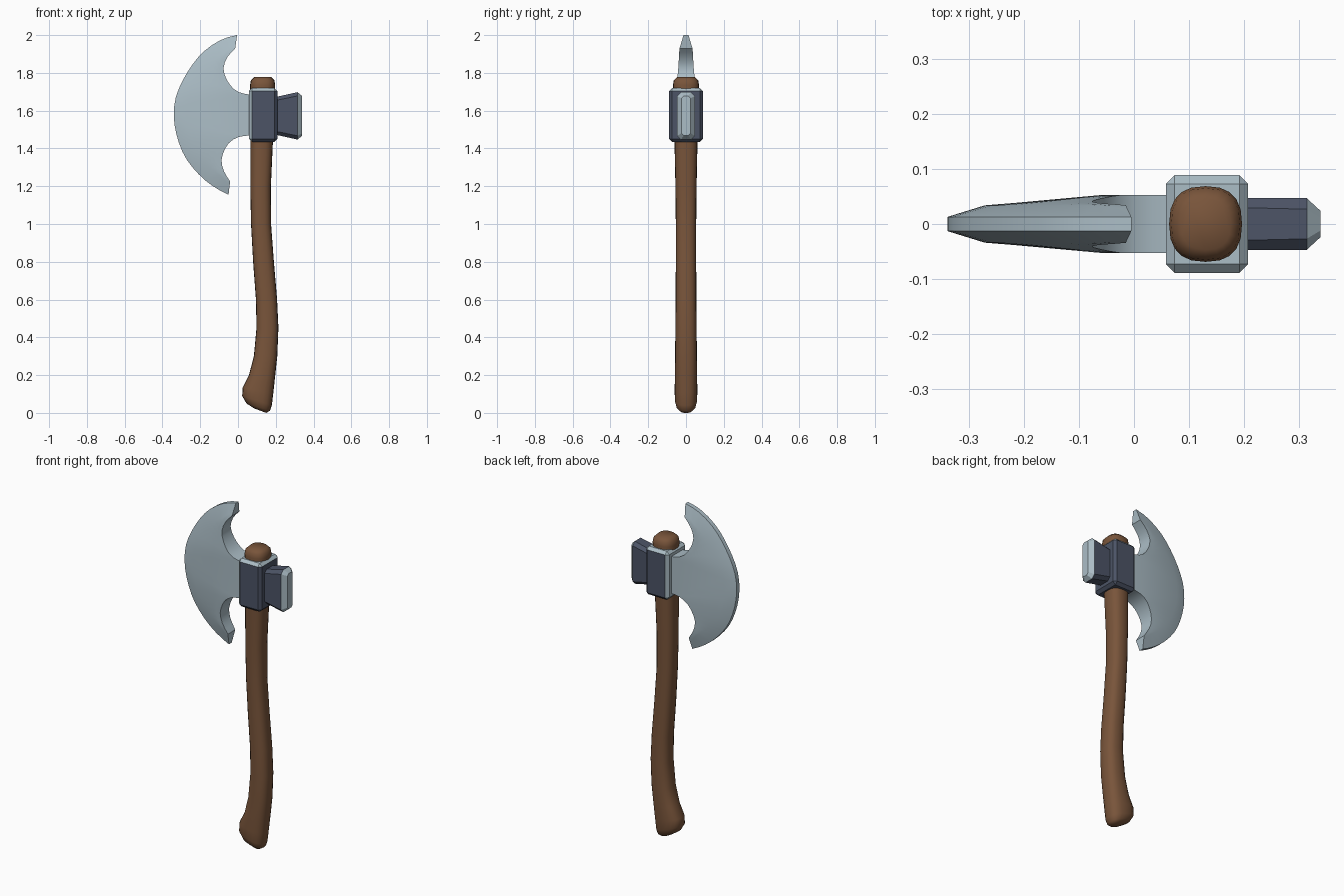
import bpy, bmesh, math
from mathutils import Vector

if "Cube" in bpy.data.objects:
    bpy.data.objects.remove(bpy.data.objects["Cube"])


def material(name, rgb):
    m = bpy.data.materials.new(name)
    m.diffuse_color = (*rgb, 1)
    m.use_nodes = True
    m.node_tree.nodes["Principled BSDF"].inputs["Base Color"].default_value = m.diffuse_color
    return m


WOOD = material("brown wood", (0.19, 0.09, 0.043))
STEEL = material("light steel", (0.41, 0.51, 0.565))
IRON = material("dark iron", (0.072, 0.088, 0.132))


def finish(name, bm, mats, angle, rule=None):
    bmesh.ops.recalc_face_normals(bm, faces=bm.faces)
    bm.normal_update()
    if rule:
        for f in bm.faces:
            f.material_index = rule(f)
    mesh = bpy.data.meshes.new(name)
    bm.to_mesh(mesh)
    bm.free()
    for m in mats:
        mesh.materials.append(m)
    ob = bpy.data.objects.new(name, mesh)
    bpy.context.collection.objects.link(ob)
    bpy.ops.object.select_all(action='DESELECT')
    ob.select_set(True)
    bpy.context.view_layer.objects.active = ob
    if angle:
        bpy.ops.object.shade_smooth_by_angle(angle=math.radians(angle))
    return ob


def loft(name, rings, mats, angle, rule=None):
    """Skin closed rings of points and cap both ends."""
    bm = bmesh.new()
    loops = [[bm.verts.new(p) for p in r] for r in rings]
    n = len(loops[0])
    for a, b in zip(loops, loops[1:]):
        for i in range(n):
            j = (i + 1) % n
            bm.faces.new((a[i], a[j], b[j], b[i]))
    bm.faces.new(loops[0])
    bm.faces.new(loops[-1])
    return finish(name, bm, mats, angle, rule)


def resample(points, n):
    """Spread n points evenly along a smooth curve through the points."""
    pts = [Vector(p) for p in points]
    dense = []
    for i in range(len(pts) - 1):
        p0, p1, p2, p3 = pts[max(i - 1, 0)], pts[i], pts[i + 1], pts[min(i + 2, len(pts) - 1)]
        for k in range(20):
            t = k / 20
            dense.append(0.5 * (2 * p1 + (p2 - p0) * t + (2 * p0 - 5 * p1 + 4 * p2 - p3) * t * t
                                + (3 * p1 - p0 - 3 * p2 + p3) * t ** 3))
    dense.append(pts[-1])
    dist = [0]
    for a, b in zip(dense, dense[1:]):
        dist.append(dist[-1] + (b - a).length)
    out, k = [], 0
    for i in range(n):
        d = dist[-1] * i / (n - 1)
        while k < len(dense) - 2 and dist[k + 1] < d:
            k += 1
        out.append(dense[k].lerp(dense[k + 1], (d - dist[k]) / (dist[k + 1] - dist[k])))
    return out


# Handle: rounded-square sections given as left x, left z, right x, right z, half depth
sections = [
    (.085, .024, .150, .000, .030), (.045, .050, .170, .012, .050),
    (.022, .090, .179, .040, .059), (.025, .135, .187, .105, .060),
    (.058, .200, .196, .190, .059), (.084, .300, .208, .300, .058),
    (.098, .450, .214, .450, .056), (.095, .600, .207, .600, .055),
    (.080, .800, .190, .800, .054), (.069, 1.00, .175, 1.00, .054),
    (.065, 1.20, .174, 1.20, .056), (.065, 1.44, .185, 1.44, .061),
    (.064, 1.735, .197, 1.735, .069), (.068, 1.760, .193, 1.760, .065),
    (.086, 1.777, .176, 1.777, .047)]


def handle_ring(xl, zl, xr, zr, hy, sides=20):
    ring = []
    for i in range(sides):
        a = 2 * math.pi * i / sides
        c, s = (math.copysign(abs(v) ** 0.8, v) for v in (math.cos(a), math.sin(a)))
        t = (c + 1) / 2
        ring.append((xl + (xr - xl) * t, hy * s, zl + (zr - zl) * t))
    return ring


loft("handle", [handle_ring(*s) for s in sections], [WOOD], 60)

# Blade: strips from the cutting edge to the inner edge, thickening inward
edge = [(-.005, 2.0), (-.09, 1.975), (-.19, 1.905), (-.27, 1.80), (-.325, 1.685), (-.34, 1.58),
        (-.325, 1.47), (-.28, 1.355), (-.205, 1.26), (-.125, 1.195), (-.05, 1.155)]
upper = [(-.015, 1.93), (-.055, 1.885), (-.077, 1.825), (-.06, 1.765),
         (-.025, 1.717), (.015, 1.694), (.065, 1.685)]
lower = [(.065, 1.468), (.01, 1.463), (-.04, 1.437), (-.07, 1.395),
         (-.087, 1.34), (-.077, 1.285), (-.042, 1.225)]
outer = resample(edge, 24)
inner = resample(upper, 12) + resample(lower, 12)


def half_thickness(d):
    return min(.013 + .30 * min(d, .075) + .09 * max(d - .075, 0), .053)


bm = bmesh.new()
sides = {}
for sign in (-1, 1):
    grid = []
    for o, i in zip(outer, inner):
        length = (i - o).length
        row = []
        for d in (0, min(.07, length * .7), length * .8, length):
            p = o.lerp(i, d / length)
            row.append(bm.verts.new((p.x, sign * half_thickness(d), p.y)))
        grid.append(row)
    for a, b in zip(grid, grid[1:]):
        for k in range(3):
            bm.faces.new((a[k], a[k + 1], b[k + 1], b[k]))
    sides[sign] = ([r[0] for r in grid] + grid[-1][1:] + [r[-1] for r in grid[-2::-1]]
                   + grid[0][2:0:-1])
f, b = sides[-1], sides[1]
for i in range(len(f)):
    j = (i + 1) % len(f)
    bm.faces.new((f[i], f[j], b[j], b[i]))
finish("blade", bm, [STEEL], 35)

# Head block: chamfered dark box with bright top and blade side
bm = bmesh.new()
bmesh.ops.create_cube(bm, size=1)
for v in bm.verts:
    v.co = (.133 + v.co.x * .15, v.co.y * .178, 1.5775 + v.co.z * .285)
bmesh.ops.bevel(bm, geom=[e for e in bm.edges], offset=.016, segments=1,
                affect='EDGES', profile=.5)
finish("head_block", bm, [IRON, STEEL], 0,
       lambda f: int(f.normal.z > .3 or f.normal.x < -.3))


# Poll: flared eight-sided hammer with a bright striking face
def poll_ring(x, hy, z0, z1, c):
    zm, hz = (z0 + z1) / 2, (z1 - z0) / 2
    corners = [(hy, hz - c), (hy - c, hz), (c - hy, hz), (-hy, hz - c),
               (-hy, c - hz), (c - hy, -hz), (hy - c, -hz), (hy, c - hz)]
    return [(x, y, zm + z) for y, z in corners]


loft("poll", [poll_ring(.19, .048, 1.475, 1.67, .018), poll_ring(.315, .047, 1.447, 1.698, .02),
              poll_ring(.34, .024, 1.468, 1.677, .012)],
     [IRON, STEEL], 0, lambda f: int(f.calc_center_median().x > .32))
